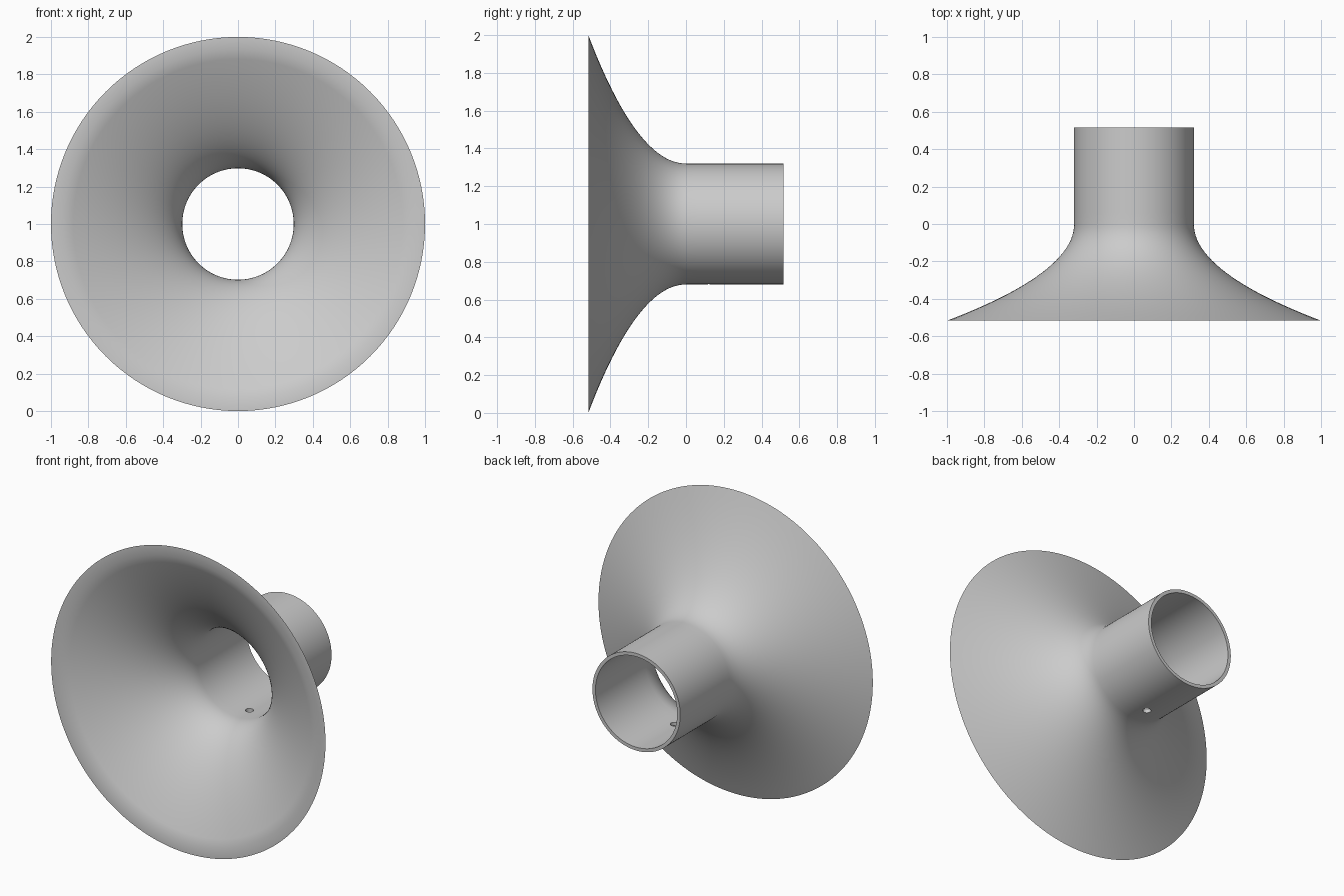
import bpy, bmesh, math
from mathutils import Matrix

if "Cube" in bpy.data.objects:
    bpy.data.objects.remove(bpy.data.objects["Cube"])

HALF = 0.517      # half the depth
SEGMENTS = 128
STEPS = 24

grey = bpy.data.materials.new("plain_grey")
grey.use_nodes = True
colour = (0.6, 0.6, 0.6, 1)
grey.diffuse_color = colour
grey.node_tree.nodes["Principled BSDF"].inputs["Base Color"].default_value = colour


def wall(tube_radius, mouth_radius):
    """Profile (radius, y) from the tube's back end to the flared mouth."""
    points = [(tube_radius, y) for y in (HALF, 0.3, 0.18, 0.06)]
    for i in range(STEPS + 1):
        t = i / STEPS
        points.append((tube_radius + (mouth_radius - tube_radius) * t * t, -HALF * t))
    return points


def make_object(name, bm):
    mesh = bpy.data.meshes.new(name)
    bmesh.ops.recalc_face_normals(bm, faces=bm.faces)
    bm.to_mesh(mesh)
    bm.free()
    obj = bpy.data.objects.new(name, mesh)
    bpy.context.collection.objects.link(obj)
    mesh.materials.append(grey)
    return obj


# Flared funnel: closed wall profile spun around the y axis
bm = bmesh.new()
profile = wall(0.32, 1.0) + wall(0.298, 0.933)[::-1]
verts = [bm.verts.new((0, y, r)) for r, y in profile]
edges = [bm.edges.new((verts[i - 1], verts[i])) for i in range(len(verts))]
bmesh.ops.spin(bm, geom=verts + edges, cent=(0, 0, 0), axis=(0, 1, 0),
               angle=math.tau, steps=SEGMENTS, use_merge=True)
bmesh.ops.remove_doubles(bm, verts=bm.verts, dist=0.0001)
bmesh.ops.translate(bm, verts=bm.verts, vec=(0, 0, 1))
funnel = make_object("flared_funnel", bm)

# Small drain hole through the underside of the tube
bm = bmesh.new()
bmesh.ops.create_cone(bm, cap_ends=True, segments=24, radius1=0.025, radius2=0.025,
                      depth=0.2, matrix=Matrix.Translation((0, 0.12, 0.69)))
cutter = make_object("drain_hole_cutter", bm)
cutter.hide_render = True

cut = funnel.modifiers.new("drain_hole", "BOOLEAN")
cut.operation = "DIFFERENCE"
cut.solver = "EXACT"
cut.object = cutter

bpy.ops.object.select_all(action="DESELECT")
funnel.select_set(True)
bpy.context.view_layer.objects.active = funnel
bpy.ops.object.modifier_apply(modifier=cut.name)
bpy.data.objects.remove(cutter)
bpy.ops.object.shade_smooth_by_angle(angle=math.radians(30))
